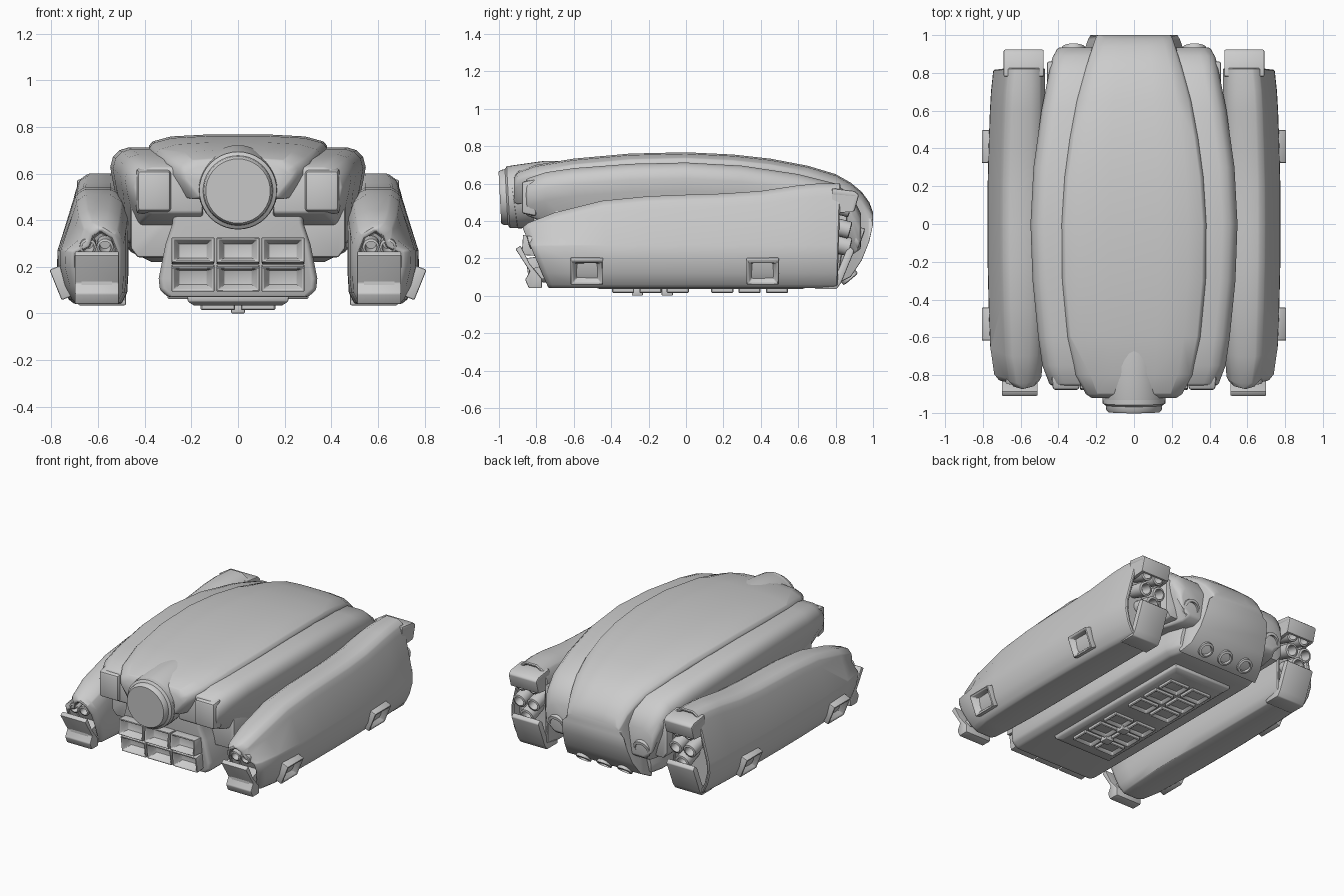
import bpy, bmesh
from math import radians, cos, sin, pi
from mathutils import Matrix, Vector

if "Cube" in bpy.data.objects:
    bpy.data.objects.remove(bpy.data.objects["Cube"])


def finish(bm, name, bevel=0.0, mirror=False, segs=2, angle=35):
    bmesh.ops.recalc_face_normals(bm, faces=bm.faces)
    me = bpy.data.meshes.new(name)
    bm.to_mesh(me)
    bm.free()
    ob = bpy.data.objects.new(name, me)
    bpy.context.collection.objects.link(ob)
    if bevel:
        b = ob.modifiers.new("bevel", 'BEVEL')
        b.width, b.segments, b.limit_method = bevel, segs, 'ANGLE'
        b.angle_limit = radians(35)
    if mirror:
        ob.modifiers.new("mirror", 'MIRROR').use_mirror_merge = False
    bpy.ops.object.select_all(action='DESELECT')
    ob.select_set(True)
    bpy.context.view_layer.objects.active = ob
    bpy.ops.object.convert(target='MESH')
    bpy.ops.object.shade_smooth_by_angle(angle=radians(angle))
    return ob


def loft(name, rings, inset=None, **kw):
    """Skin closed rings; inset=(rim, depth) hollows both end caps along y."""
    bm = bmesh.new()
    vs = [[bm.verts.new(p) for p in r] for r in rings]
    n = len(rings[0])
    for a, b in zip(vs, vs[1:]):
        for i in range(n):
            bm.faces.new((a[i], a[(i + 1) % n], b[(i + 1) % n], b[i]))
    caps = [bm.faces.new(vs[0]), bm.faces.new(vs[-1])]
    if inset:
        bmesh.ops.recalc_face_normals(bm, faces=bm.faces)
        for f, d in zip(caps, (1, -1)):
            bmesh.ops.inset_individual(bm, faces=[f], thickness=inset[0])
            r = bmesh.ops.extrude_discrete_faces(bm, faces=[f])
            bmesh.ops.translate(bm, verts=r['faces'][0].verts, vec=(0, d * inset[1], 0))
    return finish(bm, name, **kw)


def sym(half):
    """Mirror a right-hand half section into a full ring."""
    return half + [(-x, y, z) for x, y, z in reversed(half)]


def lathe(name, profile, M, n=24, **kw):
    """Profile of (radius, y) turned round local y."""
    return loft(name, [[M @ Vector((r * cos(2 * pi * i / n), y, r * sin(2 * pi * i / n)))
                        for i in range(n)] for r, y in profile], **kw)


def place(loc, rx=0, ry=0, rz=0):
    return (Matrix.Translation(loc) @ Matrix.Rotation(radians(ry), 4, 'Y')
            @ Matrix.Rotation(radians(rx), 4, 'X') @ Matrix.Rotation(radians(rz), 4, 'Z'))


def nozzle(name, M, r, length, **kw):
    """Open tube facing local -y."""
    return lathe(name, [(r * .8, length), (r, length * .3), (r, 0), (r * .72, -.004),
                        (r * .62, length * .4)], M, 20, **kw)


def recess_box(name, M, size, rim, depth, taper=.6, bevel=.01, **kw):
    """Box with a tapered pocket in its local -y face."""
    bm = bmesh.new()
    bmesh.ops.create_cube(bm, size=1, matrix=Matrix.Diagonal((*size, 1)))
    f = min(bm.faces, key=lambda f: f.calc_center_median().y)
    bmesh.ops.inset_individual(bm, faces=[f], thickness=rim)
    f = bmesh.ops.extrude_discrete_faces(bm, faces=[f])['faces'][0]
    for v in f.verts:
        v.co = (v.co.x * taper, v.co.y + depth, v.co.z * taper)
    bm.transform(M)
    return finish(bm, name, bevel=bevel, **kw)


def prism(name, pts, x0, x1, **kw):
    return loft(name, [[(x, y, z) for y, z in pts] for x in (x0, x1)], **kw)


# top shell, wrapping down over the back
def shell_ring(y, w, zt, zb):
    d = min(.04, .2 * (zt - zb))
    b = w - .06 if y < .7 else w + .04
    return sym([(.35 * w, y, zt), (.75 * w, y, zt - .2 * d), (w - .015, y, zt - .75 * d),
                (w, y, zt - d - .01), (w, y, zt - 2 * d - .01), (b, y, zb)])

loft("top_shell", [shell_ring(*r) for r in (
    (-.92, .225, .635, .5), (-.9, .255, .665, .49), (-.8, .308, .7, .5), (-.6, .352, .733, .52),
    (-.3, .38, .76, .54), (0, .383, .767, .54), (.25, .367, .755, .53), (.45, .34, .733, .5),
    (.65, .303, .695, .4), (.8, .263, .65, .06), (.88, .238, .605, .1), (.94, .218, .555, .19),
    (.98, .205, .5, .29), (1.0, .195, .445, .38))], bevel=.006, angle=40)

# central body, with raked front and back
body = ((.22, .66), (.28, .6), (.28, .39), (.31, .3), (.34, .15), (.335, .1), (.3, .07))
loft("central_body", [sym([(x * k, y + s * (min(z, top) - .07), min(z, top)) for x, z in body])
                      for y, s, k, top in ((-.775, -.12, .97, 1), (-.745, -.12, 1, 1), (0, 0, 1, 1),
                                           (.7, .15, 1, .57), (.81, .15, .92, .48))], bevel=.012)

# lower flanks between body and pods
side = ((.2, .24), (.43, .24), (.46, .28), (.46, .5), (.2, .5))
loft("lower_flank", [[(x, y, z) for x, z in side] for y in (-.7, .86)], bevel=.01, mirror=True)

# shoulders either side of the shell
def shoulder_ring(y, w, zt, zb):
    return [(.15, y, zt), (w - .08, y, zt), (w - .04, y, zt - .012), (w - .012, y, zt - .04),
            (w, y, zt - .085), (w - .012, y, zt - .15), (w - .07, y, zb), (.15, y, zb)]

loft("shoulder", [shoulder_ring(*r) for r in (
    (-.855, .445, .625, .43), (-.75, .485, .66, .39), (-.6, .507, .682, .36),
    (-.3, .537, .705, .3), (0, .548, .712, .28), (.3, .532, .695, .26), (.6, .49, .65, .24),
    (.8, .45, .6, .22), (.89, .43, .53, .22), (.935, .405, .44, .25))],
    bevel=.012, mirror=True, angle=40)

# shoulder front pads
loft("shoulder_front_pad", [[(.36 + sx * w, y, .525 + sz * h) for sx, sz in
     ((-1, -1), (1, -1), (1, 1), (-1, 1))] for y, w, h in ((-.878, .07, .085), (-.8, .078, .1))],
     bevel=.014, mirror=True)

# round nose and its fairing running into the shell
lathe("nose_sensor", [(.138, 0), (.147, .012), (.15, .035), (.166, .045), (.168, .1), (.166, .3)],
      place((0, -.995, .525), rx=3), 40)
lathe("nose_fairing", [(.155, 0), (.168, .008), (.17, .03), (.17, .2), (.15, .34)],
      place((0, -.93, .525), rx=8), 40)

# front launcher boxes
for row, (y, z) in enumerate(((-.79, .155), (-.815, .268))):
    for i in (-1, 0, 1):
        recess_box("front_launcher_%d_%d" % (row, i + 1), place((i * .193, y, z), rx=(8, -4)[row]),
                   (.184, .12, .108), .014, .06, .72, bevel=.016)

# belly plate and its vents
loft("belly_plate", [sym([(w, y0, z), (w, y1, z)]) for w, y0, y1, z in (
    (.22, -.5, .66, .085), (.215, -.5, .66, .05), (.19, -.46, .62, .035))], bevel=.006)
for g in (-.19, .34):
    for j in (-1, 0, 1):
        recess_box("belly_vent", place((.086, g + j * .146, .037), rx=90),
                   (.148, .045, .118), .014, .025, .8, bevel=.014, mirror=True, segs=1)
for y in (-.26, -.1):
    prism("belly_stud", ((y - .03, 0), (y + .03, 0), (y + .03, .04), (y - .03, .04)),
          -.03, .03, bevel=.006)

# side pods
def pod_ring(y, zt, wide, inner, shear):
    o, i = wide, inner
    pts = ((i + .03, .04), (i + .005, .09), (i, .17), (i, zt - .09), (i + .025, zt - .03),
           (i + .075, zt), (o - .115, zt), (o - .08, zt - .025), (o - .065, zt - .07),
           (o - .002, min(.27, zt - .1)), (o, .2), (o - .02, .12), (o - .05, .06), (o - .075, .04))
    return [(x, y + shear * (z - .04), z) for x, z in pts]

loft("side_pod", [pod_ring(*r) for r in (
    (-.735, .365, .715, .505, -.43), (-.71, .39, .742, .49, -.38), (-.6, .445, .762, .48, -.25),
    (-.4, .508, .77, .472, -.1), (-.2, .532, .775, .47, 0), (0, .54, .776, .47, 0),
    (.2, .546, .775, .47, 0), (.4, .56, .77, .47, 0), (.6, .59, .763, .47, 0),
    (.7, .6, .757, .47, .01), (.81, .6, .745, .47, .03))],
    inset=(.02, .07), bevel=.006, mirror=True, segs=1, angle=32)

# pod vents on the outer lower side
for y in (-.53, .41):
    recess_box("pod_side_vent", place((.75, y, .135), ry=22, rz=90), (.175, .07, .14),
               .02, .045, .7, bevel=.012, mirror=True)

# front pod nozzles and flap
for x in (.57, .643):
    nozzle("pod_front_nozzle", place((x, -.84, .285), rx=15), .036, .14, mirror=True)
prism("pod_front_flap", ((-.912, .25), (-.885, .268), (-.835, .17), (-.77, .09), (-.77, .04),
                         (-.84, .04), (-.86, .085), (-.835, .13)), .51, .7, bevel=.006, mirror=True)
prism("pod_front_hinge", ((-.84, .1), (-.84, .14), (-.7, .18), (-.7, .08)), .54, .67, mirror=True)

# rear pod hood, nozzles and flap
prism("pod_hood_top", ((.78, .575), (.9, .56), (.925, .54), (.9, .45), (.882, .45), (.9, .53), (.78, .54)),
      .478, .69, bevel=.008, mirror=True)
for x in (.48, .666):
    prism("pod_hood_cheek", ((.78, .56), (.9, .545), (.912, .53), (.892, .45), (.78, .44)),
          x, x + .022, mirror=True)
for x, z, r in ((.54, .46, .042), (.63, .46, .042), (.535, .35, .046), (.64, .35, .046), (.585, .26, .05)):
    nozzle("pod_rear_nozzle", place((x, .875, z), rx=-15, rz=180), r, .17, mirror=True)
prism("pod_rear_flap", ((.9, .24), (.88, .262), (.855, .24), (.79, .08), (.69, .06), (.69, .035),
                        (.805, .035), (.83, .07)), .48, .685, bevel=.006, mirror=True)

# rear body thrusters
nozzle("rear_side_thruster", place((.32, .935, .3), rx=-20, rz=180), .062, .12, mirror=True)
for x in (-.155, 0, .155):
    nozzle("rear_lower_thruster", place((x, .88, .09), rx=-50, rz=180), .05, .1)
